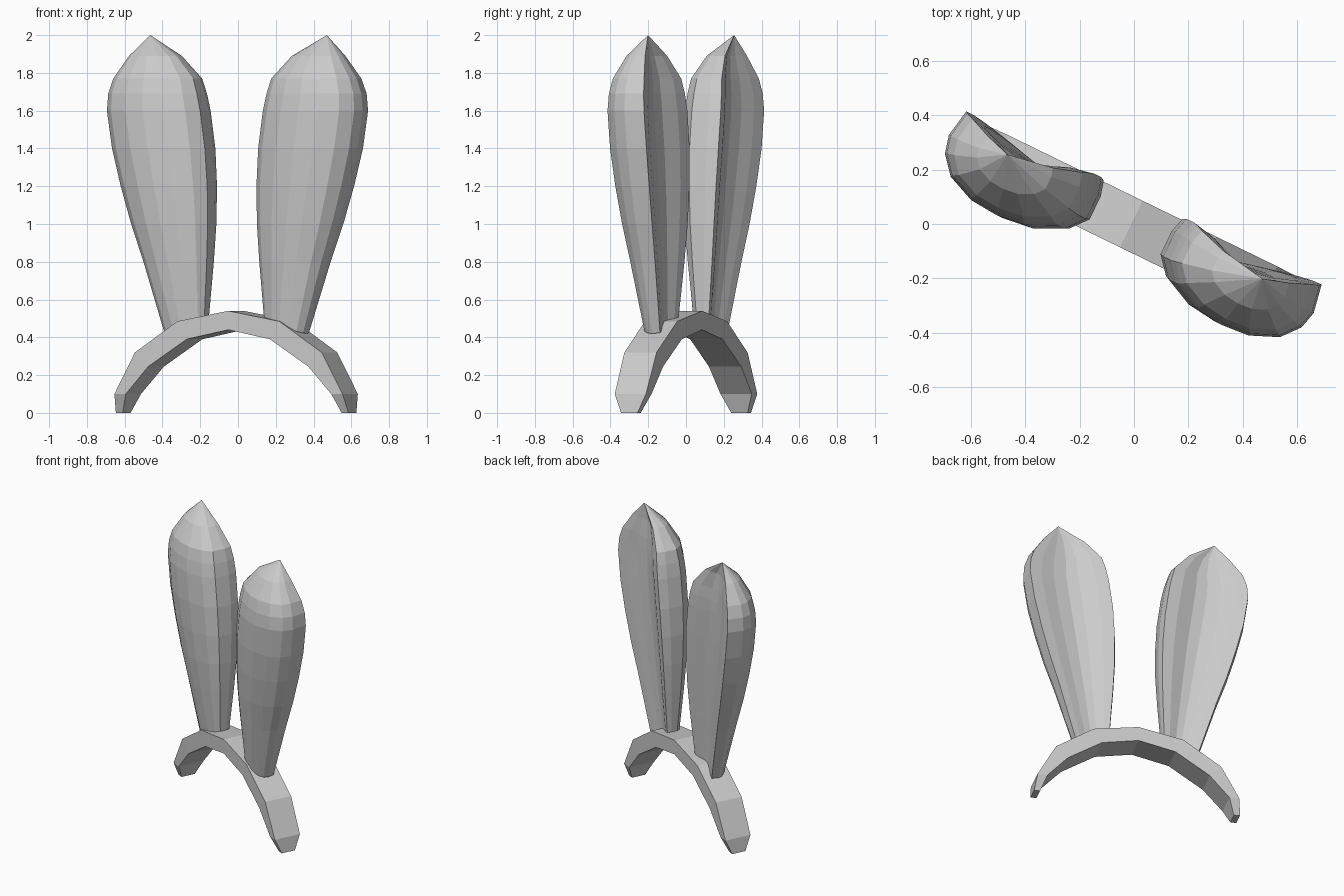
import bpy, bmesh, math

if "Cube" in bpy.data.objects:
    bpy.data.objects.remove(bpy.data.objects["Cube"])

grey = bpy.data.materials.new("light_grey")
grey.use_nodes = True
colour = (0.6, 0.6, 0.6, 1)
grey.diffuse_color = colour
grey.node_tree.nodes["Principled BSDF"].inputs["Base Color"].default_value = colour

TURN = math.radians(-26)  # the whole headband is turned about z


def loft(name, sections, tip=None):
    """Skin rings of points, cap the ends, or close the last ring to a tip."""
    bm = bmesh.new()
    rings = [[bm.verts.new(p) for p in ring] for ring in sections]
    n = len(rings[0])
    for a, b in zip(rings, rings[1:]):
        for i in range(n):
            j = (i + 1) % n
            bm.faces.new((a[i], a[j], b[j], b[i]))
    bm.faces.new(rings[0])
    if tip:
        top = bm.verts.new(tip)
        for i in range(n):
            bm.faces.new((rings[-1][i], rings[-1][(i + 1) % n], top))
    else:
        bm.faces.new(rings[-1])
    bmesh.ops.recalc_face_normals(bm, faces=bm.faces)
    mesh = bpy.data.meshes.new(name)
    bm.to_mesh(mesh)
    bm.free()
    mesh.materials.append(grey)
    obj = bpy.data.objects.new(name, mesh)
    obj.rotation_euler.z = TURN
    obj.location.x = -0.01
    bpy.context.collection.objects.link(obj)
    return obj


# Headband: outer (x, z), inner (x, z), half width, from the crown to one end
half = [
    (0, .54, 0, .44, .095),
    (.3, .485, .245, .39, .095),
    (.55, .32, .472, .245, .095),
    (.672, .1, .605, .1, .092),
    (.685, 0, .645, 0, .048),
]


def band_ring(side, ox, oz, ix, iz, w):
    return [(side * ox, -w, oz), (side * ox, w, oz),
            (side * ix, w, iz), (side * ix, -w, iz)]


loft("headband", [band_ring(-1, *s) for s in reversed(half[1:])]
     + [band_ring(1, *s) for s in half])

# Ear cross-section: rounded front, shallow hollow back, as fractions of width
section = [
    (.03, .19), (0, .08), (0, -.1), (.1, -.22), (.29, -.31), (.49, -.335),
    (.68, -.32), (.87, -.24), (.97, -.12), (1, 0), (.965, .19), (.82, .155),
    (.66, .1), (.5, .07), (.36, .085), (.18, .16),
]
# Ear levels: height, inner edge, outer edge, depth offset
levels = [
    (.51, .175, .415, 0), (.8, .155, .535, 0), (1, .145, .605, 0),
    (1.2, .145, .665, 0), (1.4, .157, .715, 0), (1.6, .185, .745, 0),
    (1.69, .205, .738, 0), (1.77, .23, .71, 0), (1.89, .34, .625, .005),
]


def ear(name, side):
    rings = []
    for k, (z, inner, outer, off) in enumerate(levels):
        w = outer - inner
        slope = .09 if k == 0 else 0  # the foot follows the band
        rings.append([(side * (inner + s * w), off + t * w, z - slope * s)
                      for s, t in section])
    loft(name, rings, tip=(side * .52, .03, 2))


ear("left_ear", 1)
ear("right_ear", -1)
